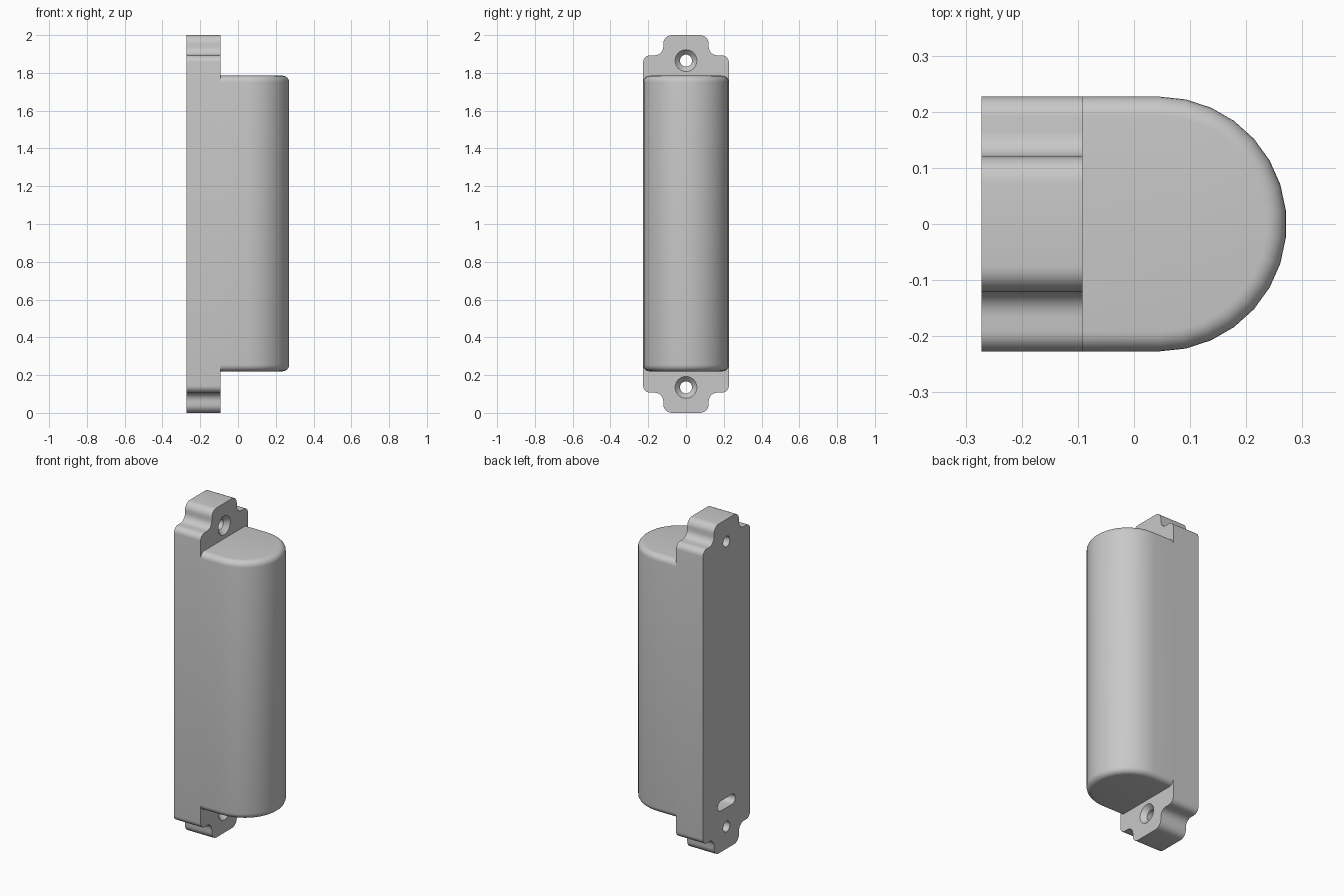
import bpy, bmesh, math

if "Cube" in bpy.data.objects:
    bpy.data.objects.remove(bpy.data.objects["Cube"])

W = 0.227                                   # half width
X_BACK, X_SEAT, X_ARC = -0.272, -0.092, 0.045
Z_LOW, Z_HIGH, FILLET = 0.22, 1.785, 0.035

grey = bpy.data.materials.new("light_grey")
grey.diffuse_color = (0.58, 0.58, 0.58, 1)
grey.use_nodes = True
grey.node_tree.nodes["Principled BSDF"].inputs["Base Color"].default_value = grey.diffuse_color


def loft(name, rings):
    """Closed solid through matching rings of points."""
    bm = bmesh.new()
    vs = [[bm.verts.new(p) for p in ring] for ring in rings]
    n = len(vs[0])
    for a, b in zip(vs, vs[1:]):
        for i in range(n):
            j = (i + 1) % n
            bm.faces.new((a[i], a[j], b[j], b[i]))
    bm.faces.new(vs[0][::-1])
    bm.faces.new(vs[-1])
    bmesh.ops.recalc_face_normals(bm, faces=bm.faces)
    mesh = bpy.data.meshes.new(name)
    bm.to_mesh(mesh)
    bm.free()
    mesh.materials.append(grey)
    ob = bpy.data.objects.new(name, mesh)
    bpy.context.collection.objects.link(ob)
    return ob


def arc(cx, cy, r, start, end, n):
    angles = [math.radians(start + (end - start) * i / n) for i in range(n + 1)]
    return [(cx + r * math.cos(a), cy + r * math.sin(a)) for a in angles]


def activate(ob):
    bpy.ops.object.select_all(action='DESELECT')
    ob.select_set(True)
    bpy.context.view_layer.objects.active = ob


# Mounting plate: shouldered ears at both ends, mirrored in y and z
quarter = (arc(0.19, 1.856, 0.037, 0, 90, 6)
           + arc(0.165, 1.938, 0.045, 270, 180, 6)
           + arc(0.075, 1.955, 0.045, 0, 90, 6))
top = quarter + [(-y, z) for y, z in reversed(quarter)]
outline = top + [(y, 2 - z) for y, z in reversed(top)]
plate = loft("mounting_plate",
             [[(x, y, z) for y, z in outline] for x in (X_BACK, X_SEAT)])

# Countersunk screw holes
cutters = []
for label, z0 in (("upper", 1.865), ("lower", 0.135)):
    steps = [(X_BACK - 0.05, 0.032), (X_SEAT - 0.028, 0.032),
             (X_SEAT, 0.058), (X_SEAT + 0.05, 0.058)]
    cutters.append(loft(label + "_hole_cutter",
                        [[(x, y, z) for y, z in arc(0, z0, r, 0, 345, 23)]
                         for x, r in steps]))

# Cable slot in the back
slot = arc(0.055, 0.28, 0.03, -90, 90, 8) + arc(-0.055, 0.28, 0.03, 90, 270, 8)
cutters.append(loft("slot_cutter", [[(x, y, z) for y, z in slot]
                                    for x in (X_BACK - 0.05, X_SEAT + 0.02)]))

for cutter in cutters:
    cutter.hide_render = True
    mod = plate.modifiers.new("cut", 'BOOLEAN')
    mod.operation, mod.solver, mod.object = 'DIFFERENCE', 'EXACT', cutter
    activate(plate)
    bpy.ops.object.modifier_apply(modifier=mod.name)
    bpy.data.objects.remove(cutter)

# Housing: D-shaped column with rounded end rims
def d_ring(inset, z):
    r = W - inset
    pts = [(X_SEAT, -r)] + arc(X_ARC, 0, r, -90, 90, 15) + [(X_SEAT, r)]
    return [(x, y, z) for x, y in pts]


rim = []
for i in range(7):
    a = math.radians(90 * i / 6)
    rim.append((FILLET * (1 - math.sin(a)), FILLET * (1 - math.cos(a))))
rings = [d_ring(d, Z_LOW + h) for d, h in rim]
rings += [d_ring(d, Z_HIGH - h) for d, h in reversed(rim)]
housing = loft("housing", rings)

for ob in (plate, housing):
    activate(ob)
    bpy.ops.object.shade_smooth_by_angle(angle=math.radians(30))
